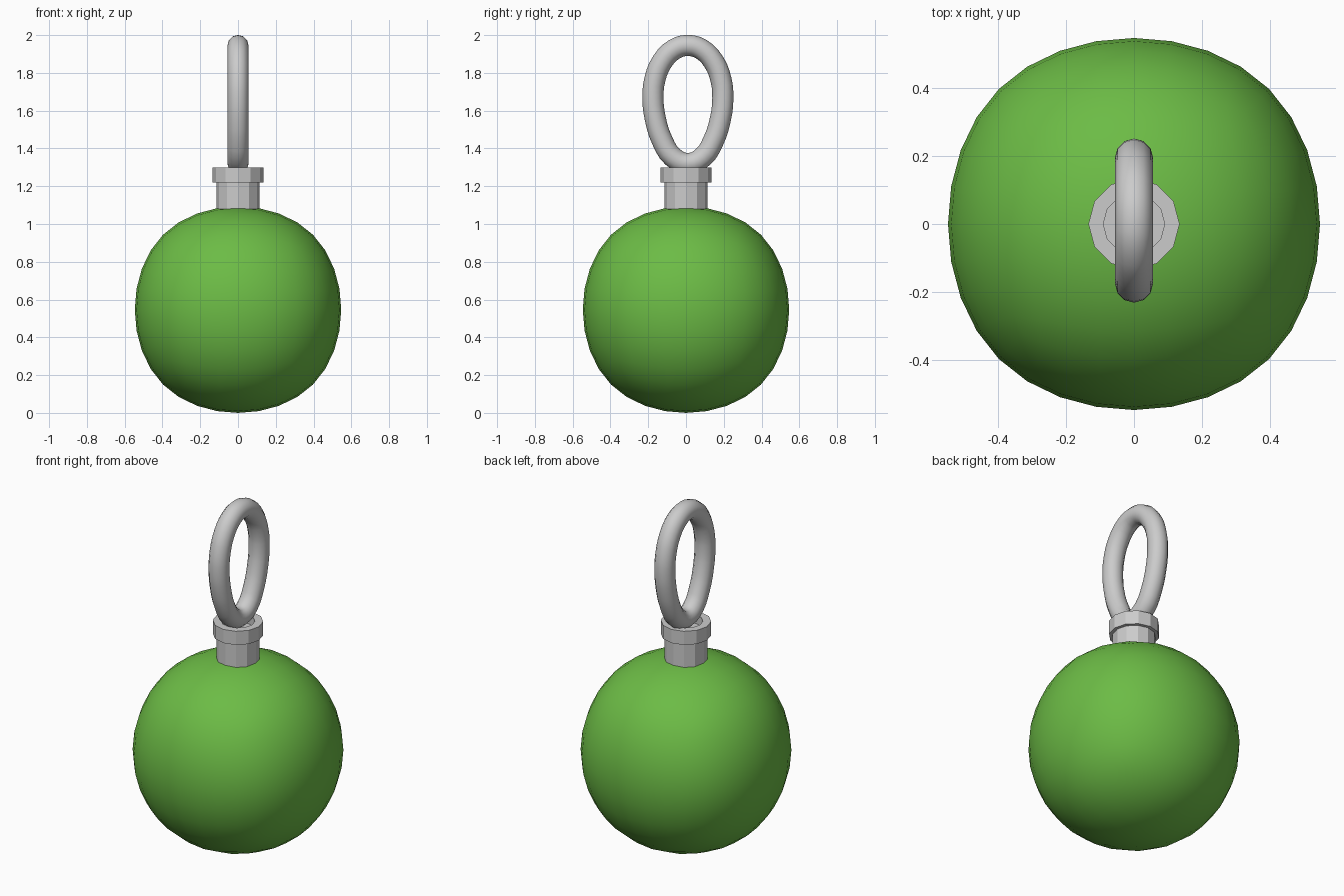
import bpy, bmesh, math

if "Cube" in bpy.data.objects:
    bpy.data.objects.remove(bpy.data.objects["Cube"])

R = 0.5465           # ball radius on the axes
SIDES = 12           # sides of neck and collar


def lathe(name, profile):
    """Revolve (radius, z) points; the ends are capped."""
    bm = bmesh.new()
    rings = [[bm.verts.new((r * math.cos(2 * math.pi * i / SIDES),
                            r * math.sin(2 * math.pi * i / SIDES), z))
              for i in range(SIDES)] for r, z in profile]
    for a, b in zip(rings, rings[1:]):
        for i in range(SIDES):
            j = (i + 1) % SIDES
            bm.faces.new((a[i], a[j], b[j], b[i]))
    bm.faces.new(rings[0][::-1])
    bm.faces.new(rings[-1])
    bmesh.ops.recalc_face_normals(bm, faces=bm.faces)
    mesh = bpy.data.meshes.new(name)
    bm.to_mesh(mesh)
    bm.free()
    obj = bpy.data.objects.new(name, mesh)
    bpy.context.collection.objects.link(obj)
    return obj


# Ball: a subdivided cube, whose face centres shrink to 0.8395 of the half size
bpy.ops.mesh.primitive_cube_add(size=2 * R / 0.8395, location=(0, 0, R))
ball = bpy.context.object
ball.name = "ball"
sub = ball.modifiers.new("round", 'SUBSURF')
sub.levels = sub.render_levels = 3
bpy.ops.object.shade_smooth()
green = bpy.data.materials.new("green")
green.diffuse_color = (0.15, 0.5, 0.06, 1)
green.use_nodes = True
green.node_tree.nodes["Principled BSDF"].inputs["Base Color"].default_value = green.diffuse_color
ball.data.materials.append(green)

# Neck and collar with a shallow recess on top
lathe("neck_and_collar", [(0.115, 1.05), (0.115, 1.22), (0.134, 1.22),
                          (0.134, 1.30), (0.09, 1.30), (0.09, 1.25)])

# Egg-shaped hanging loop
half = [(0.07, 1.926), (0.136, 1.86), (0.175, 1.765), (0.185, 1.665),
        (0.172, 1.555), (0.135, 1.44), (0.08, 1.355)]
path = [(0, 1.945)] + half + [(0, 1.32)] + [(-y, z) for y, z in reversed(half)]
curve = bpy.data.curves.new("hanging_loop", 'CURVE')
curve.dimensions = '3D'
curve.bevel_depth = 0.056
curve.bevel_resolution = 4
curve.resolution_u = 3
spline = curve.splines.new('BEZIER')
spline.bezier_points.add(len(path) - 1)
for p, (y, z) in zip(spline.bezier_points, path):
    p.co = (0, y + 0.01, z)
    p.handle_left_type = p.handle_right_type = 'AUTO'
spline.use_cyclic_u = True
loop = bpy.data.objects.new("hanging_loop", curve)
bpy.context.collection.objects.link(loop)
